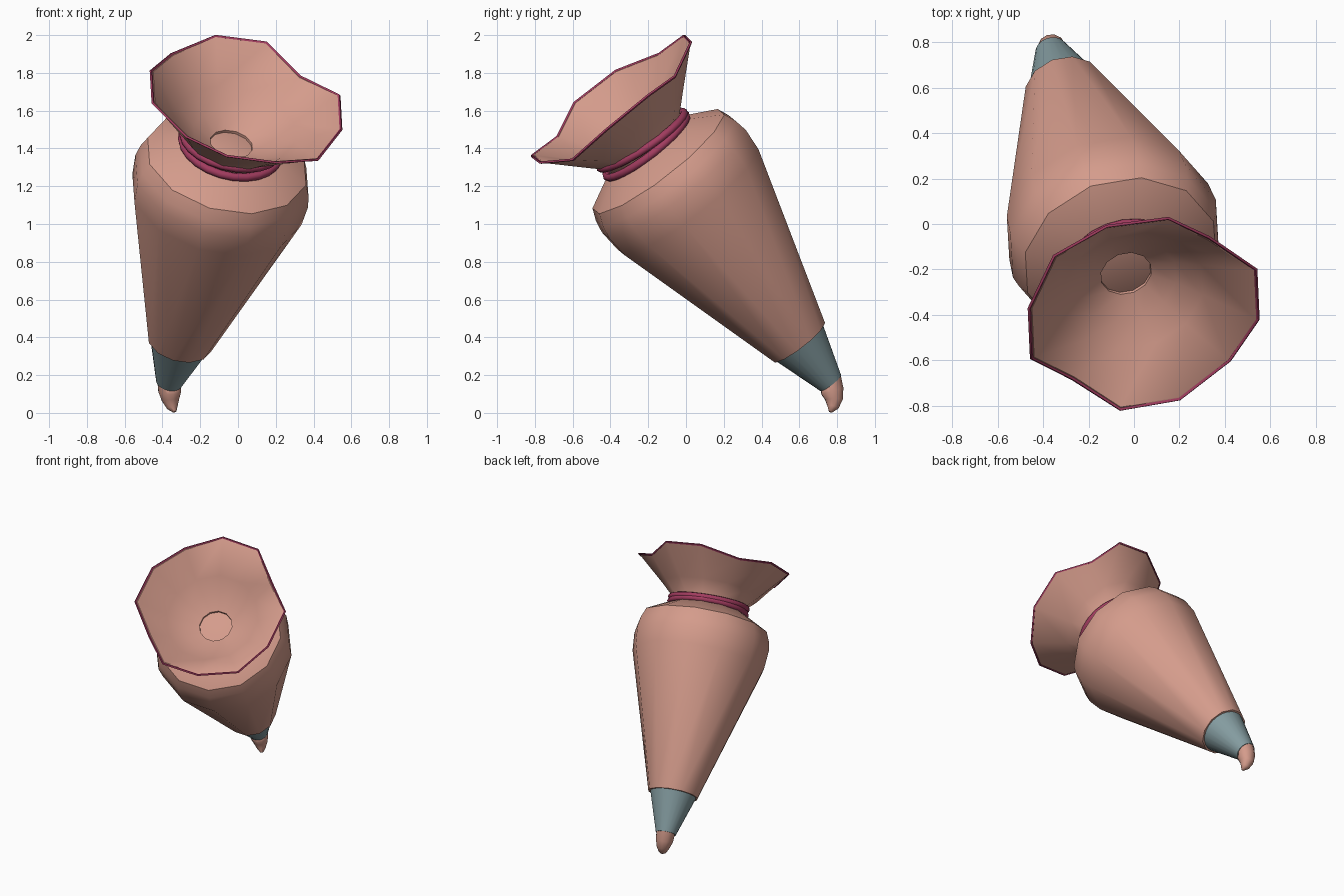
import bpy, bmesh, math
from mathutils import Vector

if "Cube" in bpy.data.objects:
    bpy.data.objects.remove(bpy.data.objects["Cube"])

N = 12
BASE = Vector((-0.365, 0.765, 0.16))              # centre of the nozzle mouth
AXIS = Vector((0.202, -0.601, 0.773)).normalized()  # bag axis, nozzle to frill
U = Vector((0.16, -0.385, -0.326))
U = (U - AXIS * U.dot(AXIS)).normalized()
V = AXIS.cross(U)


def material(name, rgb):
    m = bpy.data.materials.new(name)
    m.diffuse_color = (*rgb, 1)
    m.use_nodes = True
    m.node_tree.nodes["Principled BSDF"].inputs["Base Color"].default_value = m.diffuse_color
    return m


PINK = material("dusty pink", (0.66, 0.33, 0.26))
STEEL = material("blue grey", (0.23, 0.33, 0.35))
PLUM = material("plum", (0.36, 0.045, 0.115))


def spot(t, r, a):
    """Point at distance t along the bag axis, radius r, angle a."""
    return BASE + AXIS * t + (U * math.cos(a) + V * math.sin(a)) * r


def ring(t, r, n=N):
    return [spot(t, r, 2 * math.pi * i / n) for i in range(n)]


def loft(name, rings, mat, cap_start=True, cap_end=True, closed=False, angle=32):
    """Skin a list of point rings."""
    bm = bmesh.new()
    vs = [[bm.verts.new(p) for p in r] for r in rings]
    pairs = list(zip(vs, vs[1:]))
    if closed:
        pairs.append((vs[-1], vs[0]))
    for a, b in pairs:
        n = len(a)
        for i in range(n):
            j = (i + 1) % n
            bm.faces.new((a[i], a[j], b[j], b[i]))
    if cap_start and not closed:
        bm.faces.new(vs[0][::-1])
    if cap_end and not closed:
        bm.faces.new(vs[-1])
    bmesh.ops.recalc_face_normals(bm, faces=bm.faces)
    me = bpy.data.meshes.new(name)
    bm.to_mesh(me)
    bm.free()
    ob = bpy.data.objects.new(name, me)
    bpy.context.collection.objects.link(ob)
    me.materials.append(mat)
    bpy.ops.object.select_all(action='DESELECT')
    ob.select_set(True)
    bpy.context.view_layer.objects.active = ob
    bpy.ops.object.shade_smooth_by_angle(angle=math.radians(angle))
    return ob


# filled bag: tapering body, rounded shoulder and gathered neck
loft("bag_body", [ring(t, r) for t, r in (
    (0.28, 0.15), (0.28, 0.175), (1.255, 0.468), (1.38, 0.478),
    (1.45, 0.465), (1.515, 0.438), (1.62, 0.25))], PINK)

# metal nozzle
loft("nozzle", [ring(t, r, 24) for t, r in ((0, 0.07), (0.3, 0.166))], STEEL)

# cream tip drooping from the nozzle
tip = []
for c, r, d in (((-.365, .765, .17), .066, AXIS),
                ((-.362, .775, .115), .062, Vector((0, -.3, 1))),
                ((-.358, .783, .07), .048, Vector((-.1, 0, 1))),
                ((-.348, .778, .03), .030, Vector((-.3, .2, 1))),
                ((-.335, .766, .006), .010, Vector((-.4, .3, 1)))):
    d = d.normalized()
    u = (U - d * U.dot(d)).normalized()
    v = d.cross(u)
    tip.append([Vector(c) + (u * math.cos(k * math.pi / 6) + v * math.sin(k * math.pi / 6)) * r
                for k in range(12)])
loft("cream_tip", tip, PINK, angle=60)

# wavy rim of the open frill, running round the axis
rim = [Vector(p) for p in (
    (.2, -.77, 1.325), (.42, -.6, 1.34), (.545, -.42, 1.5), (.535, -.2, 1.68),
    (.33, -.06, 1.78), (.15, .025, 1.96), (-.12, -.01, 1.995), (-.35, -.14, 1.9),
    (-.46, -.37, 1.81), (-.45, -.59, 1.64), (-.27, -.68, 1.46), (-.06, -.815, 1.36))]
if (rim[3] - rim[0]).dot(V) < 0:
    rim = [rim[0]] + rim[:0:-1]

# frill: flared outside, lip, inner funnel, and a small well at the bottom
inner_rim = [p + (BASE + AXIS * 1.92 - p).normalized() * 0.012 for p in rim]
loft("frill", [ring(1.60, 0.24), ring(1.66, 0.25), ring(1.75, 0.34), rim, inner_rim,
               ring(1.765, 0.325), ring(1.685, 0.22), ring(1.635, 0.115),
               ring(1.56, 0.115)], PINK, cap_start=False, angle=40)


def tube(name, path, normals, radius, k=6):
    """Closed round cord following a loop around the axis."""
    secs = []
    for j in range(k):
        b = 2 * math.pi * j / k
        secs.append([p + (n * math.cos(b) + AXIS * math.sin(b)) * radius
                     for p, n in zip(path, normals)])
    return loft(name, secs, PLUM, closed=True, angle=65)


# coloured hem round the frill
out = [(p - AXIS * (p - BASE).dot(AXIS) - BASE).normalized() for p in rim]
tube("frill_hem", rim, out, 0.008, 4)

# two turns of cord tied round the neck, the upper one slightly tilted
for name, t, tilt in (("tie_lower", 1.622, 0.0), ("tie_upper", 1.66, 0.022)):
    angles = [2 * math.pi * i / 24 for i in range(24)]
    path = [spot(t + tilt * math.cos(a), 0.265, a) for a in angles]
    tube(name, path, [spot(0, 1, a) - BASE for a in angles], 0.022, 8)
